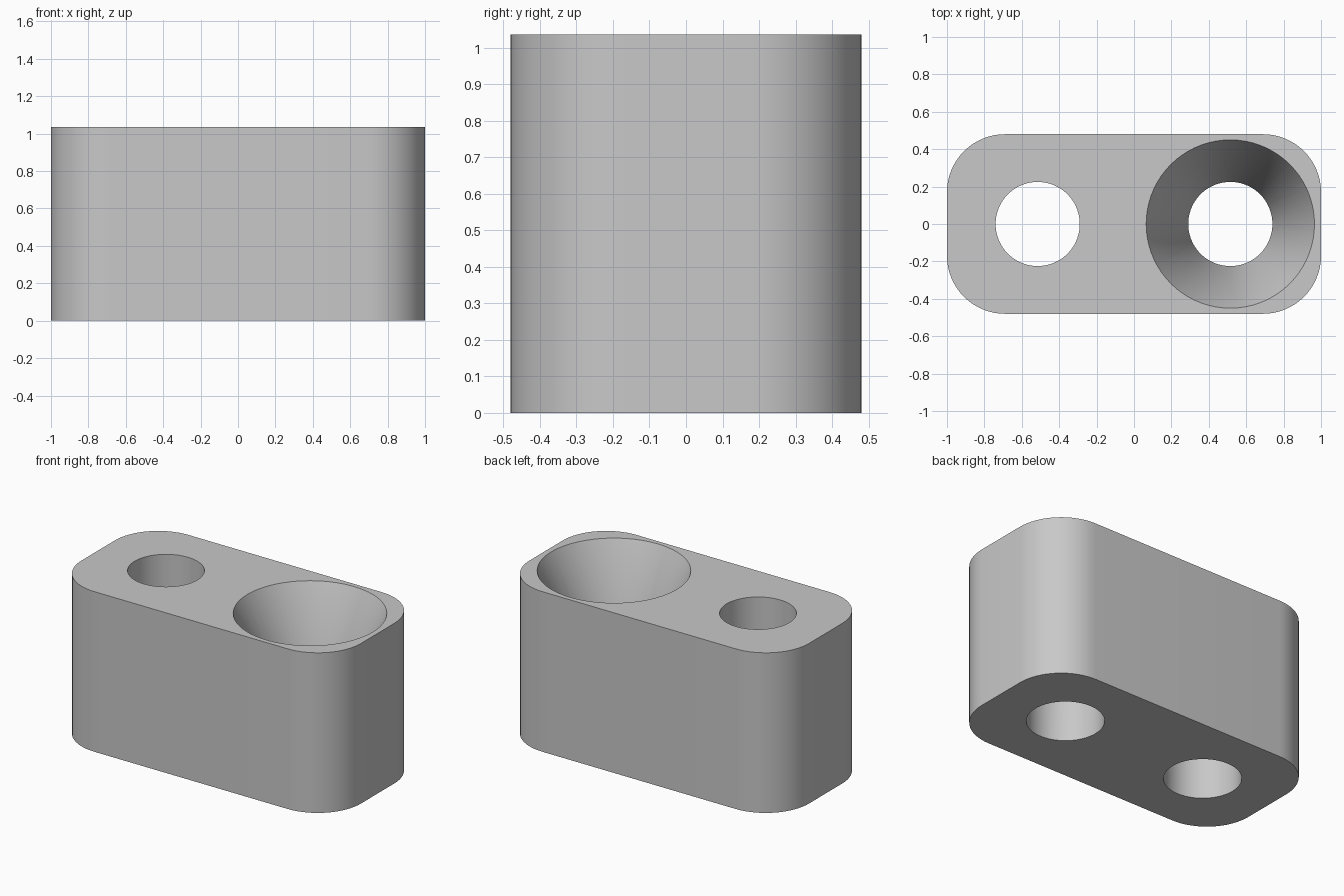
import bpy, bmesh
from math import sin, cos, pi, radians

HEIGHT = 1.035
HALF_X, HALF_Y, CORNER = 1.0, 0.48, 0.31
HOLE_X, HOLE_R, FUNNEL_R = 0.515, 0.225, 0.45
SIDES = 72

cube = bpy.data.objects.get("Cube")
if cube:
    bpy.data.objects.remove(cube, do_unlink=True)

grey = bpy.data.materials.new("plain_grey")
grey.use_nodes = True
grey.diffuse_color = (0.58, 0.58, 0.58, 1)
grey.node_tree.nodes["Principled BSDF"].inputs["Base Color"].default_value = grey.diffuse_color


def stack_rings(name, rings):
    """Closed solid made by joining matching rings from bottom to top."""
    bm = bmesh.new()
    loops = [[bm.verts.new(p) for p in ring] for ring in rings]
    n = len(loops[0])
    for low, high in zip(loops, loops[1:]):
        for i in range(n):
            j = (i + 1) % n
            bm.faces.new((low[i], low[j], high[j], high[i]))
    bm.faces.new(loops[0][::-1])
    bm.faces.new(loops[-1])
    bmesh.ops.recalc_face_normals(bm, faces=bm.faces)
    mesh = bpy.data.meshes.new(name)
    bm.to_mesh(mesh)
    bm.free()
    mesh.materials.append(grey)
    obj = bpy.data.objects.new(name, mesh)
    bpy.context.collection.objects.link(obj)
    return obj


def rounded_outline(z, steps=16):
    points = []
    for k, (sx, sy) in enumerate(((1, 1), (-1, 1), (-1, -1), (1, -1))):
        for i in range(steps + 1):
            a = (k + i / steps) * pi / 2
            points.append((sx * (HALF_X - CORNER) + CORNER * cos(a),
                           sy * (HALF_Y - CORNER) + CORNER * sin(a), z))
    return points


def circle(x, r, z):
    return [(x + r * cos(2 * pi * i / SIDES), r * sin(2 * pi * i / SIDES), z)
            for i in range(SIDES)]


# Block with rounded corners
block = stack_rings("block", [rounded_outline(0), rounded_outline(HEIGHT)])

# Straight hole on one side, hole opening into a funnel on the other
mid, over = HEIGHT / 2, 0.1
slope = (FUNNEL_R - HOLE_R) / (HEIGHT - mid)
profiles = {
    "straight_hole_cutter": (-HOLE_X, [(HOLE_R, -over), (HOLE_R, HEIGHT + over)]),
    "funnel_hole_cutter": (HOLE_X, [(HOLE_R, -over), (HOLE_R, mid),
                                    (FUNNEL_R + slope * over, HEIGHT + over)]),
}
bpy.context.view_layer.objects.active = block
for name, (x, profile) in profiles.items():
    cutter = stack_rings(name, [circle(x, r, z) for r, z in profile])
    cutter.hide_render = True
    cut = block.modifiers.new(name, 'BOOLEAN')
    cut.operation = 'DIFFERENCE'
    cut.solver = 'EXACT'
    cut.object = cutter
    bpy.ops.object.modifier_apply(modifier=cut.name)
    bpy.data.objects.remove(cutter, do_unlink=True)

# Smooth round walls, sharp rims
bpy.ops.object.select_all(action='DESELECT')
block.select_set(True)
bpy.ops.object.shade_smooth_by_angle(angle=radians(30))
